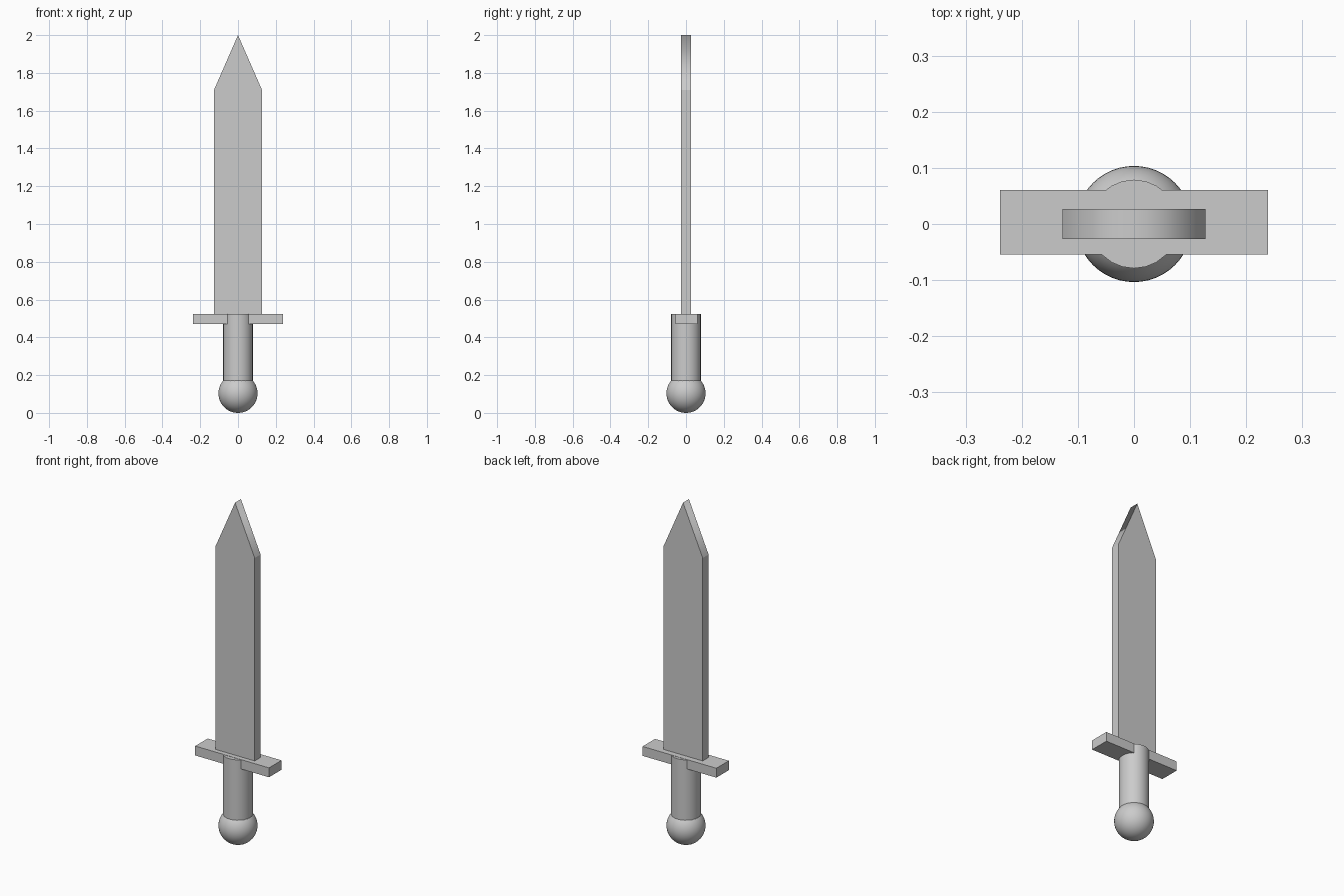
import bpy, bmesh

if "Cube" in bpy.data.objects:
    bpy.data.objects.remove(bpy.data.objects["Cube"])

def smooth():
    bpy.ops.object.shade_smooth_by_angle(angle=0.7)

# Pommel ball
bpy.ops.mesh.primitive_uv_sphere_add(segments=48, ring_count=24, radius=0.1035,
                                     location=(0, 0, 0.1035))
bpy.context.object.name = "pommel"
smooth()

# Grip, running from inside the pommel up to the guard's top
bottom, top = 0.13, 0.523
bpy.ops.mesh.primitive_cylinder_add(vertices=24, radius=0.079, depth=top - bottom,
                                    location=(0, 0, (bottom + top) / 2))
bpy.context.object.name = "grip"
smooth()

# Cross guard
bpy.ops.mesh.primitive_cube_add(size=1, location=(0, 0.003, 0.497))
guard = bpy.context.object
guard.name = "cross_guard"
guard.scale = (0.477, 0.115, 0.055)

# Blade: pointed profile extruded through its thickness
half_width, half_thick = 0.127, 0.027
profile = [(-half_width, 0.49), (half_width, 0.49), (half_width, 1.71),
           (0, 2.0), (-half_width, 1.71)]
bm = bmesh.new()
face = bm.faces.new([bm.verts.new((x, -half_thick, z)) for x, z in profile])
ext = bmesh.ops.extrude_face_region(bm, geom=[face], use_keep_orig=True)
bmesh.ops.translate(bm, vec=(0, 2 * half_thick, 0),
                    verts=[g for g in ext["geom"] if isinstance(g, bmesh.types.BMVert)])
bmesh.ops.recalc_face_normals(bm, faces=bm.faces)
# Soft shading only across the ridge of the tip
for e in bm.edges:
    e.smooth = all(v.co.z > 1.99 for v in e.verts)
for f in bm.faces:
    f.smooth = True
mesh = bpy.data.meshes.new("blade")
bm.to_mesh(mesh)
bm.free()
bpy.context.collection.objects.link(bpy.data.objects.new("blade", mesh))
